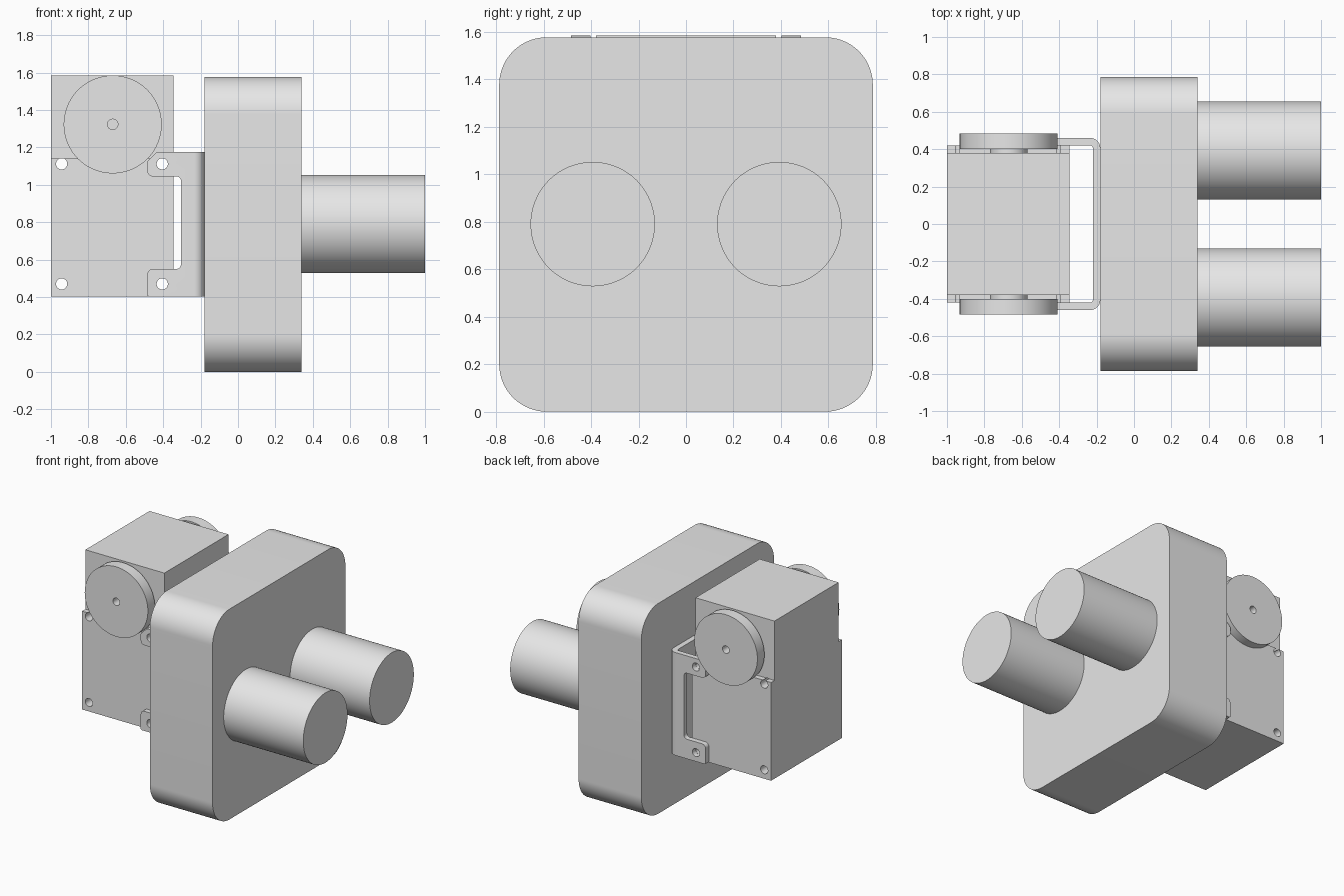
import bpy, bmesh, math
from mathutils import Vector

if "Cube" in bpy.data.objects:
    bpy.data.objects.remove(bpy.data.objects["Cube"], do_unlink=True)

grey = bpy.data.materials.new("plain grey")
grey.use_nodes = True
grey.diffuse_color = (0.8, 0.8, 0.8, 1)
grey.node_tree.nodes["Principled BSDF"].inputs["Base Color"].default_value = (0.8, 0.8, 0.8, 1)


def rounded(corners, steps=10):
    """Closed outline from (a, b, radius) corners, with filleted corners."""
    out = []
    n = len(corners)
    for i, (a, b, r) in enumerate(corners):
        p = Vector((a, b))
        if r == 0:
            out.append(p)
            continue
        u = (Vector(corners[i - 1][:2]) - p).normalized()
        v = (Vector(corners[(i + 1) % n][:2]) - p).normalized()
        half = u.angle(v) / 2
        centre = p + (u + v).normalized() * r / math.sin(half)
        start = p + u * r / math.tan(half) - centre
        end = p + v * r / math.tan(half) - centre
        turn = math.atan2(start.x * end.y - start.y * end.x, start.dot(end))
        for k in range(steps + 1):
            t = turn * k / steps
            c, s = math.cos(t), math.sin(t)
            out.append(centre + Vector((start.x * c - start.y * s, start.x * s + start.y * c)))
    return out


def circle(a, b, r, n=96):
    return [Vector((a + r * math.cos(math.tau * i / n), b + r * math.sin(math.tau * i / n)))
            for i in range(n)]


def prism(name, outline, axis, lo, hi):
    """Extrude a flat outline along an axis."""
    place = {"X": lambda p, t: (t, p.x, p.y),
             "Y": lambda p, t: (p.x, t, p.y),
             "Z": lambda p, t: (p.x, p.y, t)}[axis]
    bm = bmesh.new()
    low = [bm.verts.new(place(p, lo)) for p in outline]
    high = [bm.verts.new(place(p, hi)) for p in outline]
    bm.faces.new(low)
    bm.faces.new(high)
    for i in range(len(low)):
        bm.faces.new((low[i - 1], low[i], high[i], high[i - 1]))
    bmesh.ops.recalc_face_normals(bm, faces=bm.faces)
    mesh = bpy.data.meshes.new(name)
    bm.to_mesh(mesh)
    bm.free()
    mesh.materials.append(grey)
    obj = bpy.data.objects.new(name, mesh)
    bpy.context.collection.objects.link(obj)
    return obj


def activate(obj):
    bpy.ops.object.select_all(action="DESELECT")
    obj.select_set(True)
    bpy.context.view_layer.objects.active = obj


def boolean(obj, cutter, operation="DIFFERENCE"):
    """Apply a boolean and remove the helper."""
    cutter.hide_render = True
    mod = obj.modifiers.new("cut", "BOOLEAN")
    mod.operation, mod.solver, mod.object = operation, "EXACT", cutter
    activate(obj)
    bpy.ops.object.modifier_apply(modifier=mod.name)
    bpy.data.objects.remove(cutter, do_unlink=True)


def smooth(obj):
    activate(obj)
    bpy.ops.object.shade_smooth_by_angle(angle=math.radians(30))


# Large rounded block
W, H, R = 0.787, 1.577, 0.2
block = prism("main_block", rounded([(-W, 0, R), (W, 0, R), (W, H, R), (-W, H, R)], 24),
              "X", -0.18, 0.34)
smooth(block)

# Two cylinders on the right face
for side, y in (("front", -0.393), ("back", 0.393)):
    smooth(prism(side + "_cylinder", circle(y, 0.79, 0.262), "X", 0.34, 1.0))

# Motor body, wider in its lower part
half = [(0.42, 0.403), (0.42, 1.14), (0.38, 1.14), (0.38, 1.585)]
outline = half + [(-y, z) for y, z in reversed(half)]
body = prism("motor_body", [Vector(p) for p in outline], "X", -1.0, -0.345)

# U-shaped bracket: bent strip trimmed to a C silhouette on its sides
strip = [(-0.6, 0.46, 0), (-0.18, 0.46, 0.055), (-0.18, -0.46, 0.055), (-0.6, -0.46, 0),
         (-0.6, -0.421, 0), (-0.22, -0.421, 0.015), (-0.22, 0.421, 0.015), (-0.6, 0.421, 0)]
bracket = prism("mounting_bracket", rounded(strip), "Z", 0.3, 1.3)
side_shape = [(-0.485, 0.403, 0.01), (0, 0.403, 0), (0, 1.175, 0), (-0.435, 1.175, 0.01),
              (-0.485, 1.125, 0.01), (-0.485, 1.045, 0.03), (-0.305, 1.045, 0.025),
              (-0.305, 0.55, 0.025), (-0.485, 0.55, 0.03)]
boolean(bracket, prism("trim", rounded(side_shape), "Y", -0.7, 0.7), "INTERSECT")

# Screw holes through body and bracket
for x in (-0.943, -0.405):
    for z in (0.47, 1.112):
        targets = (body, bracket) if x > -0.5 else (body,)
        for part in targets:
            boolean(part, prism("drill", circle(x, z, 0.03, 32), "Y", -0.8, 0.8))
smooth(body)
smooth(bracket)

# Drive discs with a centre hole, and the hubs behind them
for side, s in (("front", -1), ("back", 1)):
    disc = prism(side + "_drive_disc", circle(-0.67, 1.323, 0.262), "Y", s * 0.402, s * 0.485)
    boolean(disc, prism("drill", circle(-0.67, 1.323, 0.028, 32), "Y", s * 0.3, s * 0.6))
    smooth(disc)
    smooth(prism(side + "_hub", circle(-0.67, 1.323, 0.1, 48), "Y", s * 0.37, s * 0.402))
